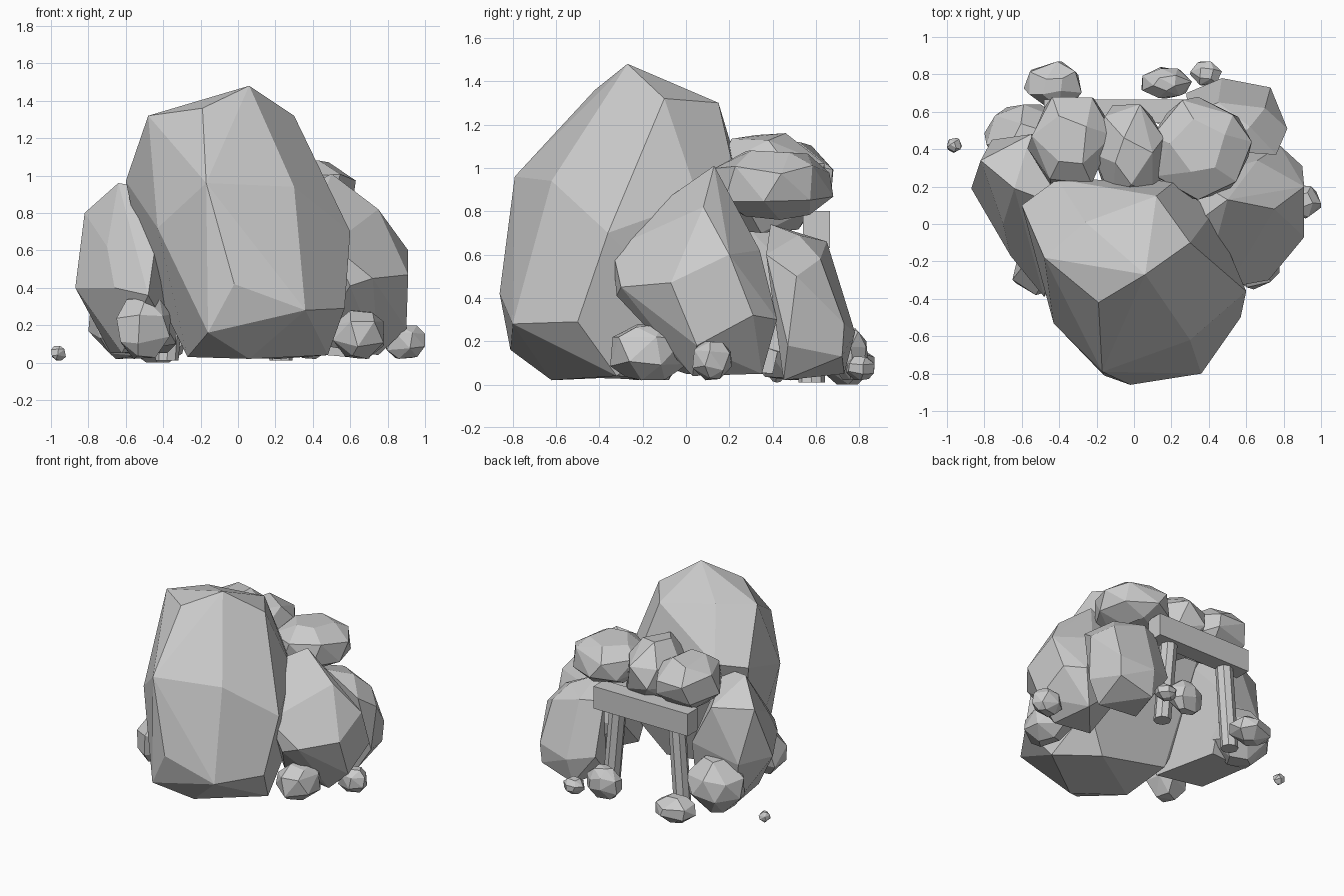
import bpy, bmesh, math, random
from mathutils import Vector


def hull(name, pts, angle=9):
    """Faceted convex stone through the given points."""
    bm = bmesh.new()
    for p in pts:
        bm.verts.new(p)
    bmesh.ops.convex_hull(bm, input=bm.verts[:])
    junk = [v for v in bm.verts if not v.link_faces]
    bmesh.ops.delete(bm, geom=junk, context='VERTS')
    bmesh.ops.dissolve_limit(bm, angle_limit=math.radians(angle),
                             verts=bm.verts[:], edges=bm.edges[:])
    bmesh.ops.recalc_face_normals(bm, faces=bm.faces[:])
    me = bpy.data.meshes.new(name)
    bm.to_mesh(me)
    bm.free()
    ob = bpy.data.objects.new(name, me)
    bpy.context.collection.objects.link(ob)
    return ob


def rock(name, x, y, z, seed, sides=6):
    """Irregular stone filling the box given by three (min, max) ranges."""
    rnd = random.Random(seed)
    pts = []
    for lat, n in ((-62, sides - 2), (-20, sides), (22, sides), (62, sides - 2)):
        off = rnd.uniform(0, 6.28)
        for i in range(n):
            a = off + (i + rnd.uniform(-.2, .2)) * 2 * math.pi / n
            b = math.radians(lat + rnd.uniform(-9, 9))
            pts.append(Vector((math.cos(a) * math.cos(b),
                               math.sin(a) * math.cos(b), math.sin(b))))
    for k, (lo, hi) in enumerate((x, y, z)):
        mn = min(p[k] for p in pts)
        mx = max(p[k] for p in pts)
        for p in pts:
            p[k] = lo + (p[k] - mn) / (mx - mn) * (hi - lo)
    return hull(name, pts, 14)


# Main boulder at the front
hull("main_boulder", [
    (.06, -.27, 1.48), (-.19, -.42, 1.36), (-.48, -.18, 1.32), (.30, -.10, 1.32),
    (-.26, .01, 1.34), (.12, .15, 1.30), (-.41, .24, 1.0), (-.60, .10, .97),
    (-.17, -.79, .96), (.30, -.62, .94), (.60, -.36, .70), (-.43, -.53, .72),
    (-.02, -.86, .42), (.36, -.80, .28), (.57, -.50, .29), (-.16, -.81, .16),
    (.06, -.62, .02), (.48, -.32, .04), (-.27, -.40, .03), (-.50, -.02, .50),
    (.22, .23, .95), (.42, .06, .85), (.42, .02, .30), (-.30, -.03, .10),
    (.22, -.08, .02)])

# Large right boulder
hull("right_boulder", [
    (.50, .13, 1.01), (.75, .08, .82), (.42, -.17, .80), (.50, -.34, .63),
    (.91, -.07, .47), (.91, .20, .60), (.60, -.32, .41), (.90, .31, .32),
    (.78, .42, .30), (.66, .34, .62), (.72, -.30, .45), (.90, .05, .18),
    (.75, .03, .04), (.70, .35, .05), (.32, .24, .80), (.30, .34, .40),
    (.40, .0, .10), (.36, -.24, .70), (.62, .30, .70), (.35, .02, .93)])

# Large left boulder
hull("left_boulder", [
    (-.64, .19, .96), (-.82, .34, .80), (-.70, .0, .62), (-.87, .19, .40),
    (-.66, -.17, .40), (-.48, -.39, .36), (-.55, .48, .80), (-.76, .45, .40),
    (-.40, .10, .92), (-.40, .50, .50), (-.33, -.15, .10), (-.62, .0, .05),
    (-.68, .38, .05), (-.38, .40, .05), (-.40, -.10, .55)])

# Back right boulder beside the entrance, leaning inwards
hull("back_right_rock", [
    (.48, .39, .74), (.62, .52, .69), (.45, .65, .66), (.76, .37, .60),
    (.82, .51, .50), (.73, .73, .28), (.47, .78, .24), (.80, .47, .18),
    (.72, .72, .13), (.45, .73, .05), (.70, .45, .02), (.36, .45, .05),
    (.28, .70, .28), (.29, .58, .66), (.70, .62, .58)])

# Stacked rocks around and above the entrance: name, x, y, z, seed, sides
for spec in [
    ("back_left_rock", (-.80, -.38), (.28, .64), (.02, .42), 8, 7),
    ("roof_rock_right", (.08, .63), (.13, .68), (.76, 1.08), 5, 7),
    ("roof_rock_middle", (-.22, .16), (.10, .64), (.70, 1.16), 11, 6),
    ("roof_rock_left", (-.57, -.11), (.20, .68), (.76, 1.12), 14, 6),
    # Loose stones on the ground
    ("front_left_stone", (-.65, -.36), (-.38, -.13), (.02, .36), 21, 6),
    ("front_right_stone", (.50, .78), (-.35, .01), (.02, .28), 22, 6),
    ("right_stone", (.78, 1.0), (.03, .21), (.02, .20), 23, 6),
    ("back_stone_left", (-.59, -.28), (.62, .87), (.0, .19), 24, 6),
    ("back_stone_right", (.04, .31), (.67, .84), (.02, .26), 25, 7),
    ("back_pebble", (.30, .47), (.74, .87), (.02, .13), 26, 6),
    ("far_pebble", (-1.0, -.92), (.38, .46), (.01, .09), 27, 5),
]:
    rock(*spec)

# Entrance lintel beam
hull("lintel_beam", [(x, y, z) for x in (-.48, .32) for y in (.54, .665)
                     for z in (.63, .80)])

# Splayed entrance posts
for side, bx, tx in (("left", -.38, -.33), ("right", .23, .17)):
    hull("entrance_post_" + side, [
        (cx + .062 * math.cos(i * math.pi / 4), .58 + .062 * math.sin(i * math.pi / 4), z)
        for cx, z in ((bx, .01), (tx, .66)) for i in range(8)], 2)
